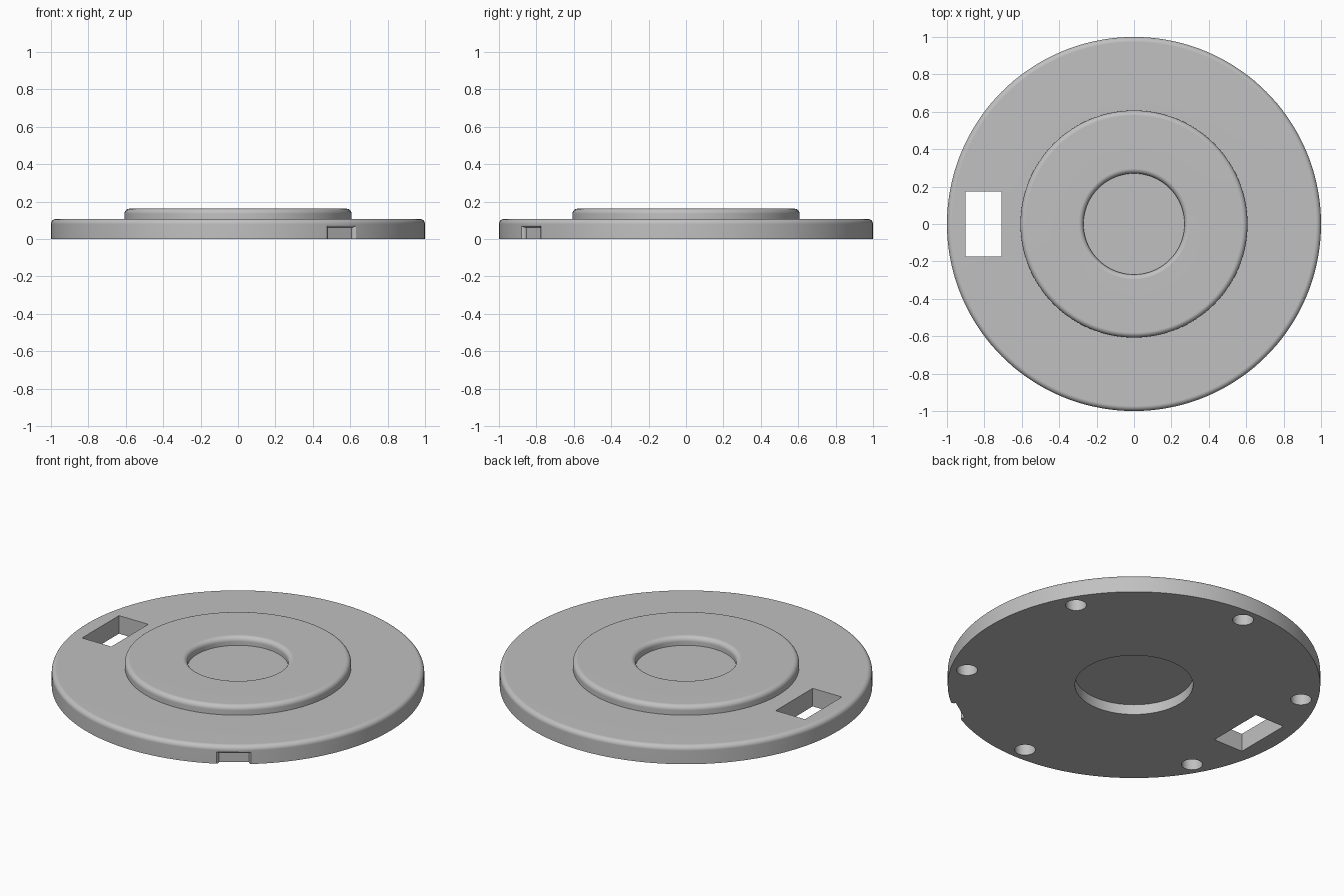
import bpy, bmesh
from math import sin, cos, pi, radians
from mathutils import Matrix

if "Cube" in bpy.data.objects:
    bpy.data.objects.remove(bpy.data.objects["Cube"])

FILLET = 0.027
RIM_Z, RING_Z = 0.107, 0.162

grey = bpy.data.materials.new("plain grey")
grey.use_nodes = True
grey.diffuse_color = (0.53, 0.53, 0.53, 1)
grey.node_tree.nodes["Principled BSDF"].inputs["Base Color"].default_value = grey.diffuse_color


def make_object(name, bm):
    bmesh.ops.recalc_face_normals(bm, faces=bm.faces)
    mesh = bpy.data.meshes.new(name)
    bm.to_mesh(mesh)
    bm.free()
    obj = bpy.data.objects.new(name, mesh)
    bpy.context.collection.objects.link(obj)
    return obj


def rounded(r, z, outward, steps=6):
    """Quarter-round top corner, listed from the wall up to the flat."""
    arc = [i * pi / 2 / steps for i in range(steps + 1)]
    return [(r - outward * FILLET * (1 - cos(a)), z - FILLET * (1 - sin(a))) for a in arc]


def lathe(name, profile, segments=144):
    bm = bmesh.new()
    verts = [bm.verts.new((r, 0, z)) for r, z in profile]
    edges = [bm.edges.new(pair) for pair in zip(verts, verts[1:])]
    bmesh.ops.spin(bm, geom=verts + edges, cent=(0, 0, 0), axis=(0, 0, 1),
                   angle=2 * pi, steps=segments, use_merge=True)
    bmesh.ops.remove_doubles(bm, verts=bm.verts, dist=1e-5)
    return make_object(name, bm)


def cut(target, cutter):
    cutter.hide_render = True
    mod = target.modifiers.new("cut", "BOOLEAN")
    mod.operation = "DIFFERENCE"
    mod.solver = "EXACT"
    mod.object = cutter
    bpy.ops.object.modifier_apply(modifier=mod.name)
    bpy.data.objects.remove(cutter)


# Stepped disc with a shallow dish on top and a wider recess underneath
profile = [(0, 0.06), (0.317, 0.06), (0.317, 0), (1, 0)]
profile += rounded(1, RIM_Z, 1)
profile += [(0.607, RIM_Z)] + rounded(0.607, RING_Z, 1)
profile += rounded(0.27, RING_Z, -1)[::-1]
profile += [(0.27, 0.112), (0, 0.112)]
disc = lathe("stepped_disc", profile)
bpy.context.view_layer.objects.active = disc
disc.select_set(True)

# Rectangular window through the rim
bm = bmesh.new()
bmesh.ops.create_cube(bm, size=1, matrix=Matrix.Translation((-0.805, 0, 0.05))
                      @ Matrix.Diagonal((0.192, 0.346, 0.5, 1)))
cut(disc, make_object("window_cutter", bm))

# Six blind screw holes in the underside
bm = bmesh.new()
for i in range(6):
    turn = Matrix.Rotation(radians(30 + 60 * i), 4, "Z")
    bmesh.ops.create_cone(bm, cap_ends=True, segments=32, radius1=0.056, radius2=0.056,
                          depth=0.15, matrix=turn @ Matrix.Translation((0.91, 0, 0)))
cut(disc, make_object("screw_hole_cutter", bm))

# Flared cable notch in the rim, lofted outward through rectangular sections
flare = 0.02
sections = [(0.972, 0.081, 0.062)]
for i in range(6):
    a = i * pi / 10
    sections.append((0.977 + flare * sin(a), 0.081 + flare * (1 - cos(a)),
                     0.062 + flare * 0.6 * (1 - cos(a))))
sections.append((1.05,) + sections[-1][1:])
bm = bmesh.new()
loops = [[bm.verts.new((r, y, z)) for y, z in ((-w, -0.05), (w, -0.05), (w, h), (-w, h))]
         for r, w, h in sections]
for a, b in zip(loops, loops[1:]):
    for i in range(4):
        j = (i + 1) % 4
        bm.faces.new((a[i], a[j], b[j], b[i]))
bm.faces.new(loops[0])
bm.faces.new(loops[-1])
bm.transform(Matrix.Rotation(radians(-56.3), 4, "Z"))
cut(disc, make_object("notch_cutter", bm))

# Colour and shading
disc.data.materials.clear()
disc.data.materials.append(grey)
bpy.ops.object.shade_smooth_by_angle(angle=radians(30))
weighted = disc.modifiers.new("weighted normals", "WEIGHTED_NORMAL")
weighted.keep_sharp = True
